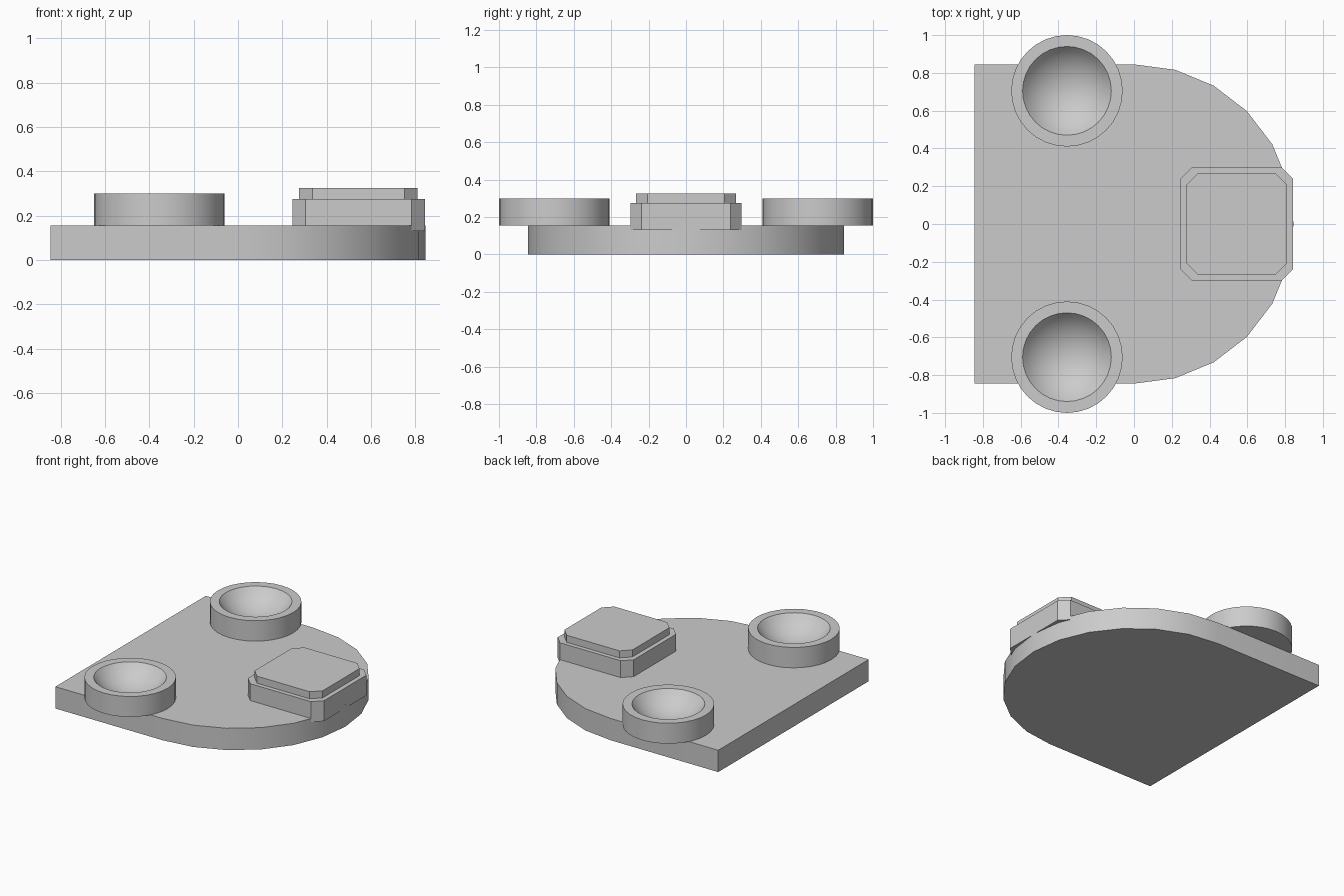
import bpy, bmesh
from math import sin, cos, pi, radians, asin

if "Cube" in bpy.data.objects:
    bpy.data.objects.remove(bpy.data.objects["Cube"])


def finish(name, bm, smooth=True):
    bmesh.ops.recalc_face_normals(bm, faces=bm.faces)
    me = bpy.data.meshes.new(name)
    bm.to_mesh(me)
    bm.free()
    ob = bpy.data.objects.new(name, me)
    bpy.context.collection.objects.link(ob)
    if smooth:
        bpy.ops.object.select_all(action='DESELECT')
        ob.select_set(True)
        bpy.context.view_layer.objects.active = ob
        bpy.ops.object.shade_smooth_by_angle(angle=radians(30))
    return ob


def prism(name, outline, z0, z1, smooth=False):
    """Extrude a flat outline from z0 to z1."""
    bm = bmesh.new()
    face = bm.faces.new([bm.verts.new((x, y, z0)) for x, y in outline])
    ext = bmesh.ops.extrude_face_region(bm, geom=[face], use_keep_orig=True)
    for v in ext["geom"]:
        if isinstance(v, bmesh.types.BMVert):
            v.co.z = z1
    return finish(name, bm, smooth)


def chamfered_rect(x0, x1, h, c):
    return [(x0 + c, -h), (x1 - c, -h), (x1, -h + c), (x1, h - c),
            (x1 - c, h), (x0 + c, h), (x0, h - c), (x0, -h + c)]


def lathe(name, profile, cx, cy, n=32):
    """Revolve an (r, z) profile whose ends lie on the axis."""
    bm = bmesh.new()
    rings = []
    for r, z in profile:
        if r < 1e-6:
            rings.append([bm.verts.new((cx, cy, z))] * n)
        else:
            rings.append([bm.verts.new((cx + r * cos(2 * pi * i / n),
                                        cy + r * sin(2 * pi * i / n), z))
                          for i in range(n)])
    for a, b in zip(rings, rings[1:]):
        for i in range(n):
            j = (i + 1) % n
            quad = list(dict.fromkeys((a[i], a[j], b[j], b[i])))
            bm.faces.new(quad)
    return finish(name, bm)


# Base plate: square at the left, half of a 24-sided circle at the right
R = 0.845
arc = [(R * cos(radians(a)), R * sin(radians(a))) for a in range(-90, 91, 15)]
prism("base_plate", [(-R, -R)] + arc + [(-R, R)], 0, 0.155, smooth=True)

# Two round cups with dished tops
rim, top, depth = 0.235, 0.30, 0.12
sphere_r = (rim ** 2 + depth ** 2) / (2 * depth)
edge = asin(rim / sphere_r)
bowl = []
for k in range(9):
    t = edge * (1 - k / 8)
    bowl.append((sphere_r * sin(t), top - depth + sphere_r * (1 - cos(t))))
profile = [(0, 0.155), (0.295, 0.155), (0.295, top)] + bowl
for side, y in (("front", -0.705), ("back", 0.705)):
    lathe(side + "_cup", profile, -0.355, y)

# Chamfered block, sunk into the plate, with a smaller raised top
prism("block", chamfered_rect(0.245, 0.843, 0.298, 0.06), 0.13, 0.275)
prism("block_top", chamfered_rect(0.276, 0.811, 0.267, 0.06), 0.275, 0.325)
